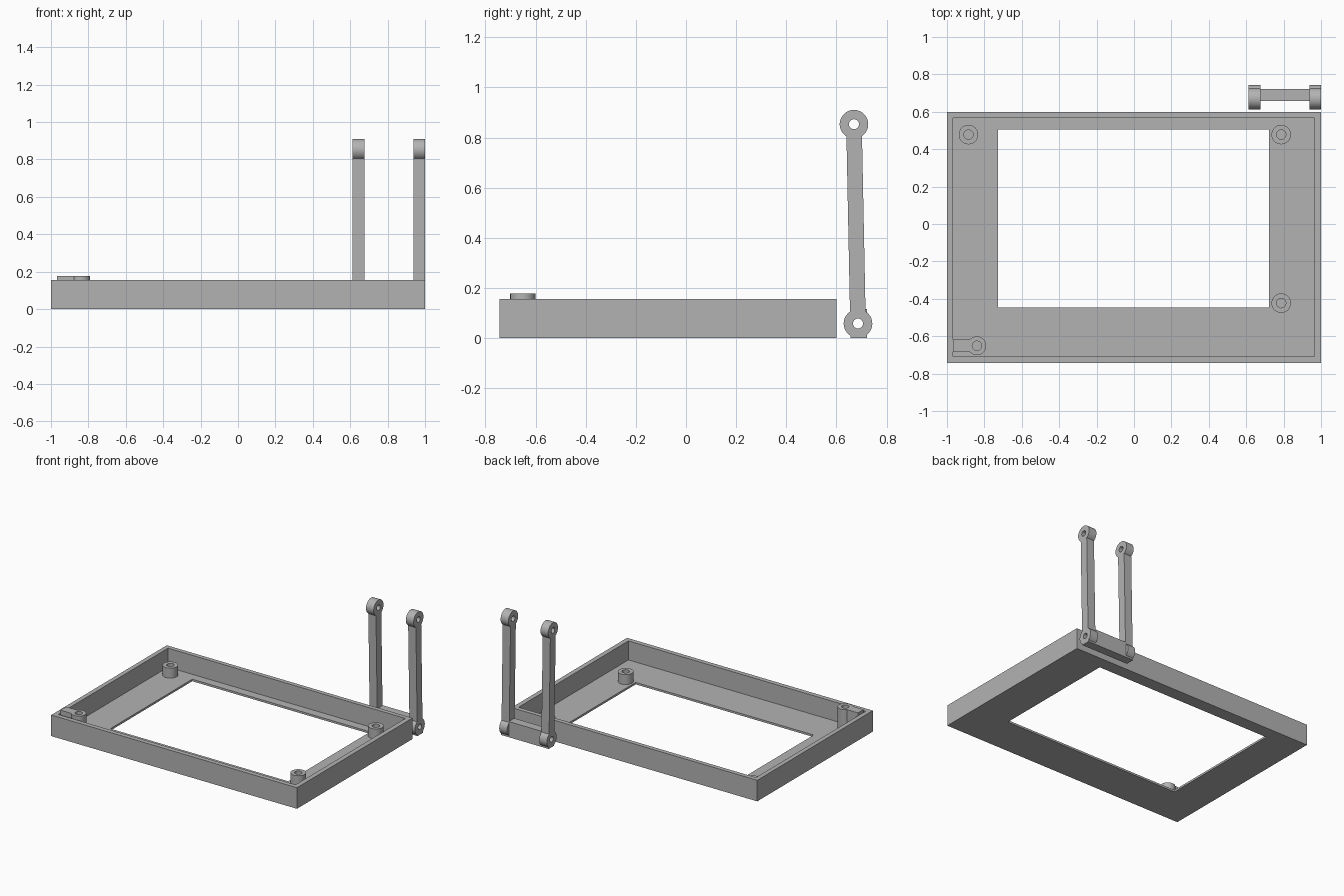
import bpy
from math import cos, sin, pi, atan2, asin
from mathutils import Matrix

if "Cube" in bpy.data.objects:
    bpy.data.objects.remove(bpy.data.objects["Cube"])

GREY = bpy.data.materials.new("plain grey")
GREY.diffuse_color = (0.45, 0.45, 0.45, 1)
GREY.use_nodes = True
GREY.node_tree.nodes["Principled BSDF"].inputs["Base Color"].default_value = GREY.diffuse_color

UP = Matrix.Identity(4)
# maps profile (u, v) to (y, z) and extrudes along x
SIDEWAYS = Matrix(((0, 0, 1, 0), (1, 0, 0, 0), (0, 1, 0, 0), (0, 0, 0, 1)))


def rect(x0, y0, x1, y1):
    return [(x0, y0), (x1, y0), (x1, y1), (x0, y1)]


def arc(cx, cy, r, a0=0.0, a1=2 * pi, n=40):
    closed = abs(a1 - a0 - 2 * pi) < 1e-6
    steps = n if closed else n - 1
    return [(cx + r * cos(a0 + (a1 - a0) * i / steps),
             cy + r * sin(a0 + (a1 - a0) * i / steps)) for i in range(n)]


def prism(name, loops, lo, hi, frame=UP):
    """Extrude an outline (first loop) with holes (other loops) from lo to hi."""
    curve = bpy.data.curves.new(name, 'CURVE')
    curve.dimensions = '2D'
    curve.fill_mode = 'BOTH'
    curve.extrude = (hi - lo) / 2
    for loop in loops:
        s = curve.splines.new('POLY')
        s.points.add(len(loop) - 1)
        for p, (u, v) in zip(s.points, loop):
            p.co = (u, v, 0, 1)
        s.use_cyclic_u = True
    ob = bpy.data.objects.new(name, curve)
    bpy.context.collection.objects.link(ob)
    bpy.ops.object.select_all(action='DESELECT')
    ob.select_set(True)
    bpy.context.view_layer.objects.active = ob
    bpy.ops.object.convert(target='MESH')
    ob = bpy.context.object
    ob.data.transform(frame @ Matrix.Translation((0, 0, (lo + hi) / 2)))
    ob.data.materials.clear()
    ob.data.materials.append(GREY)
    bpy.ops.object.shade_smooth_by_angle(angle=0.5)
    return ob


# Tray: floor with a window, and the rim around it
FLOOR, RIM = 0.015, 0.155
outer = rect(-1, -0.743, 1, 0.6)
prism("tray_floor", [outer, rect(-0.726, -0.447, 0.722, 0.505)], 0, FLOOR)
prism("tray_rim", [outer, rect(-0.967, -0.709, 0.965, 0.568)], FLOOR, RIM)

# Short screw posts
for i, (x, y) in enumerate([(-0.885, 0.478), (0.787, 0.478), (0.787, -0.423)]):
    prism(f"screw_post_{i + 1}", [arc(x, y, 0.052), arc(x, y, 0.025)], FLOOR, 0.088)

# Tall corner post, joined to the side wall by a web
cx, cy, r, half = -0.84, -0.651, 0.05, 0.033
a = asin(half / r)
keyhole = [(-0.967, cy - half)] + arc(cx, cy, r, a - pi, pi - a) + [(-0.967, cy + half)]
prism("corner_post", [keyhole, arc(cx, cy, 0.025)], FLOOR, 0.177)

# Hinge arms: a leaning bar with a round eye at each end
low, top, R, HOLE, W = (0.686, 0.058), (0.67, 0.853), 0.057, 0.02, 0.031
lean = atan2(top[1] - low[1], top[0] - low[0])
b = asin(W / R)
outline = (arc(*low, R, lean + b, lean + 2 * pi - b)
           + arc(*top, R, lean - pi + b, lean + pi - b))
holes = [arc(*low, HOLE, n=24), arc(*top, HOLE, n=24)]
for name, x0, x1 in (("inner_arm", 0.613, 0.675), ("outer_arm", 0.937, 1.0)):
    prism(name, [outline] + holes, x0, x1, SIDEWAYS)

# Crossbar between the lower eyes, bored through for the pin
prism("crossbar", [rect(0.657, 0, 0.721, 0.115), holes[0]], 0.675, 0.937, SIDEWAYS)
# Flat foot under each lower eye
for name, x0, x1 in (("inner_foot", 0.613, 0.675), ("outer_foot", 0.937, 1.0)):
    prism(name, [rect(0.657, 0, 0.721, 0.03)], x0, x1, SIDEWAYS)
